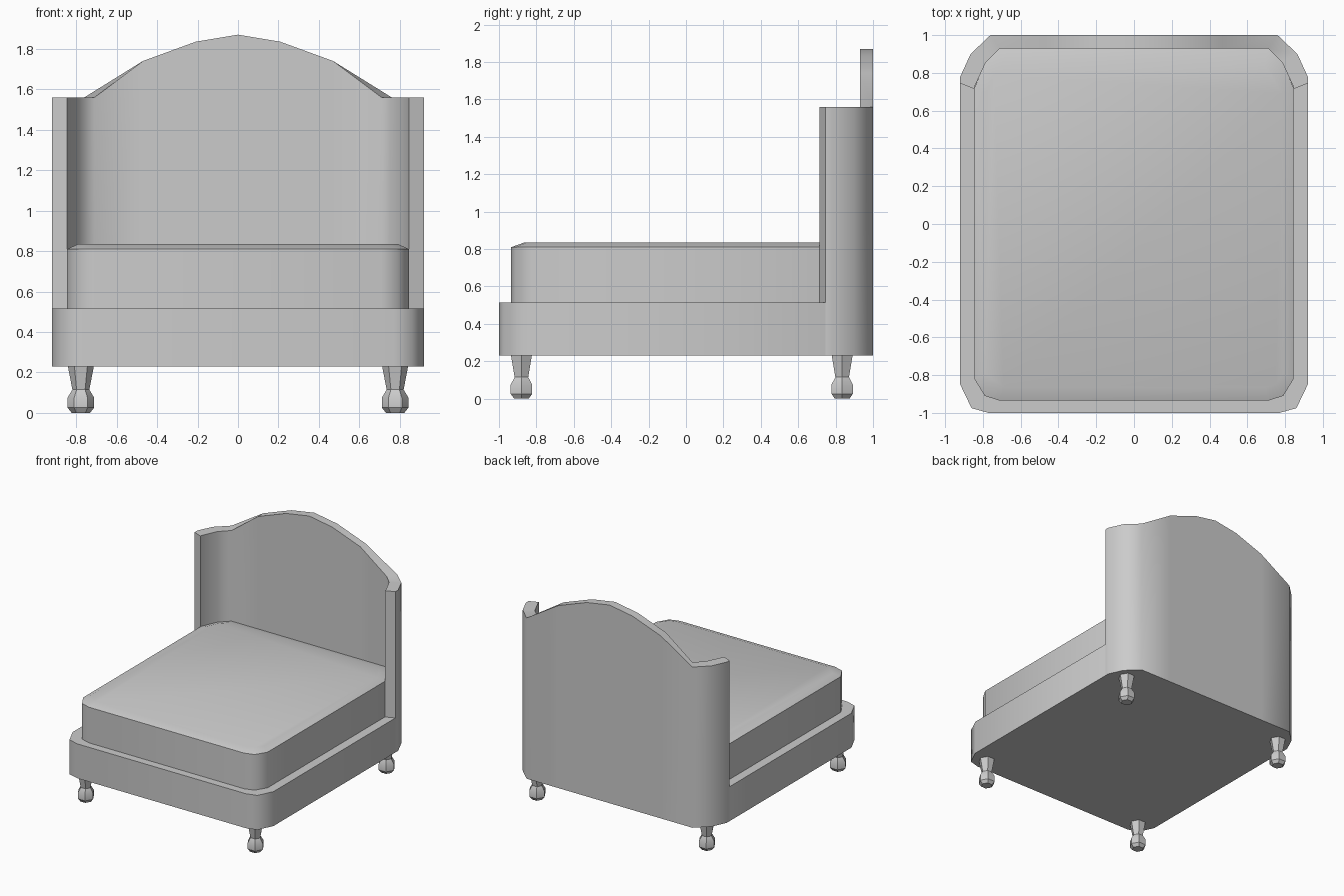
import bpy, bmesh, math

if "Cube" in bpy.data.objects:
    bpy.data.objects.remove(bpy.data.objects["Cube"])


def finish(name, bm, angle):
    bmesh.ops.recalc_face_normals(bm, faces=bm.faces[:])
    mesh = bpy.data.meshes.new(name)
    bm.to_mesh(mesh)
    bm.free()
    ob = bpy.data.objects.new(name, mesh)
    bpy.context.collection.objects.link(ob)
    bpy.ops.object.select_all(action='DESELECT')
    ob.select_set(True)
    bpy.context.view_layer.objects.active = ob
    bpy.ops.object.shade_smooth_by_angle(angle=math.radians(angle))
    return ob


def mirror(half):
    """Closed outline from its right half."""
    return half + [(-p[0],) + tuple(p[1:]) for p in reversed(half)]


def loft(name, rings, angle, loop=False):
    """Bridge rings of points; cap the ends, or close the tube when loop is set."""
    bm = bmesh.new()
    vs = [[bm.verts.new(p) for p in ring] for ring in rings]
    n = len(vs[0])
    for a, b in zip(vs, vs[1:] + (vs[:1] if loop else [])):
        for i in range(n - 1 if loop else n):
            j = (i + 1) % n
            bm.faces.new((a[i], a[j], b[j], b[i]))
    if loop:
        for i in (0, n - 1):
            bm.faces.new([ring[i] for ring in vs])
    else:
        bm.faces.new(vs[0])
        bm.faces.new(vs[-1])
    return finish(name, bm, angle)


def at(outline, z):
    return [(x, y, z) for x, y in outline]


# Bed base: its back end is tucked inside the headboard
base = mirror([(0.77, -1.0), (0.86, -0.975), (0.92, -0.85),
               (0.92, 0.745), (0.845, 0.87), (0.74, 0.96)])
loft("bed_base", [at(base, 0.23), at(base, 0.515)], 50)

# Mattress with a soft chamfered top
side = mirror([(0.71, -0.935), (0.79, -0.91), (0.845, -0.82),
               (0.845, 0.72), (0.79, 0.85), (0.71, 0.93)])
top = mirror([(0.69, -0.865), (0.75, -0.85), (0.79, -0.79),
              (0.785, 0.69), (0.74, 0.79), (0.69, 0.845)])
loft("mattress", [at(side, 0.50), at(side, 0.81), at(top, 0.835)], 50)

# Wrap-around headboard: arched centre, level wings
outer_half = [(0.92, 0.745, 1.56), (0.92, 0.78, 1.56), (0.865, 0.90, 1.56),
              (0.76, 1.0, 1.56), (0.47, 1.0, 1.74), (0.21, 1.0, 1.835)]
inner_half = [(0.845, 0.715, 1.56), (0.843, 0.73, 1.56), (0.785, 0.855, 1.56),
              (0.71, 0.93, 1.56), (0.47, 0.93, 1.74), (0.21, 0.93, 1.835)]


def strip(half, y):
    return half + [(0, y, 1.87)] + [(-a, b, c) for a, b, c in reversed(half)]


outer, inner = strip(outer_half, 1.0), strip(inner_half, 0.93)
floor = lambda ring: [(x, y, 0.23) for x, y, z in ring]
loft("headboard", [floor(outer), outer, inner, floor(inner)], 50, loop=True)

# Six-sided turned legs
profile = [(0.066, 0.24), (0.042, 0.115), (0.066, 0.075), (0.066, 0.026), (0.045, 0.0)]
for y, end in ((-0.88, "front"), (0.835, "back")):
    for s, lr in ((-1, "left"), (1, "right")):
        rings = [[(s * 0.777 + r * math.cos(k * math.pi / 3),
                   y + r * math.sin(k * math.pi / 3), z) for k in range(6)]
                 for r, z in profile]
        loft(f"{end}_leg_{lr}", rings, 30)
